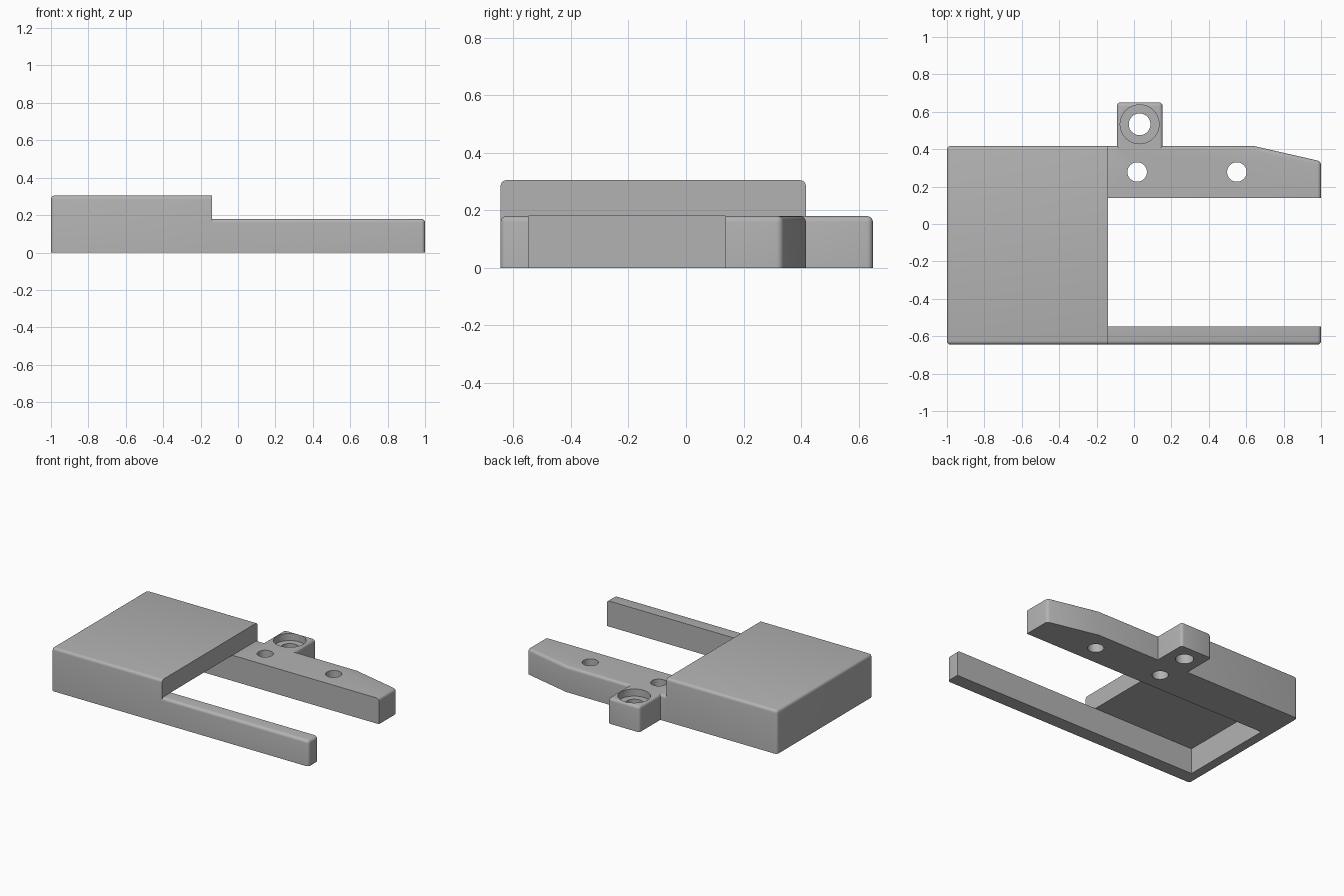
import bpy, bmesh

cube = bpy.data.objects.get("Cube")
if cube:
    bpy.data.objects.remove(cube, do_unlink=True)

grey = bpy.data.materials.new("plain grey")
grey.use_nodes = True
grey.diffuse_color = (0.45, 0.45, 0.45, 1)
grey.node_tree.nodes["Principled BSDF"].inputs["Base Color"].default_value = grey.diffuse_color


def prism(name, outline, z0, z1, radius=0, keep_sharp=None):
    """Extrude an outline; round every edge above the base that keep_sharp rejects."""
    bm = bmesh.new()
    base = bm.faces.new([bm.verts.new((x, y, z0)) for x, y in outline])
    top = bmesh.ops.extrude_face_region(bm, geom=[base], use_keep_orig=True)
    for v in top["geom"]:
        if isinstance(v, bmesh.types.BMVert):
            v.co.z = z1
    bmesh.ops.recalc_face_normals(bm, faces=bm.faces[:])
    if radius:
        edges = [e for e in bm.edges
                 if max(v.co.z for v in e.verts) > z0 + 0.01
                 and e.calc_face_angle(0) > 0.5
                 and not all(keep_sharp(v.co) for v in e.verts)]
        bmesh.ops.bevel(bm, geom=edges, offset=radius, segments=4,
                        profile=0.5, affect='EDGES', clamp_overlap=True)
    mesh = bpy.data.meshes.new(name)
    bm.to_mesh(mesh)
    bm.free()
    mesh.materials.append(grey)
    obj = bpy.data.objects.new(name, mesh)
    bpy.context.collection.objects.link(obj)
    return obj


def rect(x0, x1, y0, y1):
    return [(x0, y0), (x1, y0), (x1, y1), (x0, y1)]


def drill(name, x, y, radius, z0, z1):
    bpy.ops.mesh.primitive_cylinder_add(vertices=48, radius=radius, depth=z1 - z0,
                                        location=(x, y, (z0 + z1) / 2))
    obj = bpy.context.object
    obj.name = name
    obj.data.materials.append(grey)
    return obj


def combine(target, other, operation):
    mod = target.modifiers.new(operation.lower(), 'BOOLEAN')
    mod.operation, mod.object, mod.solver = operation, other, 'EXACT'
    bpy.context.view_layer.objects.active = target
    bpy.ops.object.modifier_apply(modifier=mod.name)
    bpy.data.objects.remove(other, do_unlink=True)


STEP, LOW, HIGH = -0.14, 0.18, 0.305
FRONT, BACK = -0.645, 0.417
INNER_FRONT, INNER_BACK = -0.548, 0.138

# Raised block, hollow underneath between the two arms
body = prism("bracket_body", rect(-1, STEP, FRONT, BACK), 0, HIGH, 0.02,
             lambda c: c.x > STEP - 0.01)
pocket = prism("pocket_cutter", rect(-0.935, 0, INNER_FRONT, INNER_BACK), -0.1, LOW)
combine(body, pocket, 'DIFFERENCE')

# Slim front arm and wide, tapered back arm
front_arm = prism("front_arm", rect(STEP, 1, FRONT, INNER_FRONT), 0, LOW, 0.02,
                  lambda c: c.x < STEP + 0.01 or c.y > INNER_FRONT - 0.01)
back_arm = prism("back_arm",
                 [(STEP, INNER_BACK), (1, INNER_BACK), (1, 0.335), (0.64, BACK), (STEP, BACK)],
                 0, LOW, 0.02,
                 lambda c: c.x < STEP + 0.01 or c.y < INNER_BACK + 0.01)

# Screw tab on the back arm
tab = prism("screw_tab", rect(-0.092, 0.153, 0.39, 0.65), 0, LOW, 0.02,
            lambda c: c.y < 0.4)
combine(back_arm, tab, 'UNION')

# Pin holes, screw hole and its counterbore
for x, y, radius, z0 in [(0.017, 0.278, 0.052, -0.1), (0.55, 0.278, 0.052, -0.1),
                         (0.03, 0.533, 0.058, -0.1), (0.03, 0.533, 0.104, 0.13)]:
    combine(back_arm, drill("hole_cutter", x, y, radius, z0, 0.3), 'DIFFERENCE')

for arm in (front_arm, back_arm):
    combine(body, arm, 'UNION')

bpy.ops.object.select_all(action='DESELECT')
body.select_set(True)
bpy.context.view_layer.objects.active = body
bpy.ops.object.shade_smooth_by_angle(angle=0.5)
